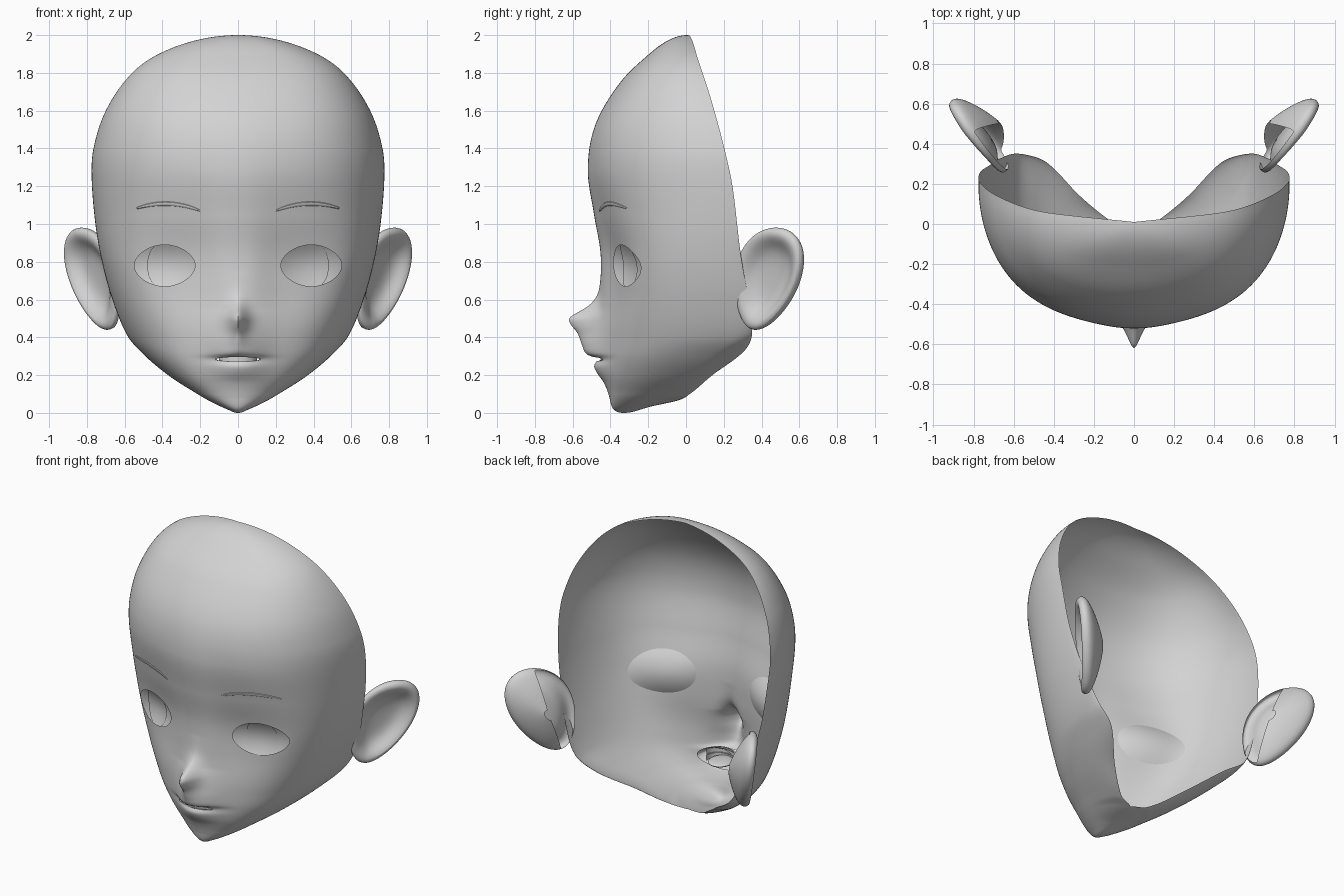
import bpy, bmesh, math
from mathutils import Vector

cube = bpy.data.objects.get("Cube")
if cube:
    bpy.data.objects.remove(cube)

GREY = (0.65, 0.65, 0.65, 1)
grey = bpy.data.materials.new("plain_grey")
grey.use_nodes = True
grey.diffuse_color = GREY
grey.node_tree.nodes["Principled BSDF"].inputs["Base Color"].default_value = GREY


def angle(z):
    return math.acos(max(-1, min(1, 1 - z)))


def profile(*pairs):
    """Smooth curve through (height, value) pairs, eased at both poles."""
    t = [angle(p[0]) for p in pairs]
    v = [p[1] for p in pairs]
    n = len(t)
    slope = [(v[min(i + 1, n - 1)] - v[max(i - 1, 0)]) / (t[min(i + 1, n - 1)] - t[max(i - 1, 0)])
             for i in range(n)]

    def value(z):
        a = min(max(angle(z), t[0]), t[-1])
        i = max(k for k in range(n - 1) if t[k] <= a)
        h = t[i + 1] - t[i]
        s = (a - t[i]) / h
        return ((1 + 2 * s) * (1 - s) ** 2 * v[i] + s * (1 - s) ** 2 * h * slope[i]
                + s * s * (3 - 2 * s) * v[i + 1] + s * s * (s - 1) * h * slope[i + 1])
    return value


# Head shape by height: front line, half width, where it is widest, and rear rim
front_y = profile((0, -.335), (.02, -.385), (.1, -.41), (.2, -.44), (.3, -.455), (.45, -.465),
                  (.65, -.452), (.85, -.453), (1.05, -.487), (1.29, -.52), (1.52, -.482),
                  (1.75, -.348), (1.9, -.195), (2, .01))
width = profile((0, 0), (.02, .06), (.1, .215), (.2, .37), (.3, .49), (.4, .58), (.6, .665), (.8, .72),
                (1, .755), (1.25, .775), (1.4, .765), (1.6, .7), (1.8, .56), (1.9, .42), (2, 0))
rear_x = profile((0, 0), (.04, 0), (.07, 0), (.085, .09), (.2, .27), (.33, .44), (.42, .57), (.6, .66),
                 (.8, .715), (1, .755), (1.25, .775), (1.4, .765), (1.6, .7), (1.8, .56), (1.9, .42),
                 (2, 0))
rear_y = profile((0, -.335), (.03, -.2), (.07, -.03), (.1, .02), (.2, .14), (.33, .31), (.42, .35), (.6, .33),
                 (.86, .287), (1.2, .246), (1.4, .203), (1.6, .15), (1.8, .088), (1.9, .055), (2, .01))
side_y = profile((0, -.335), (.03, -.28), (.07, -.22), (.1, -.17), (.2, 0), (.3, .13), (.4, .25), (.6, .26),
                 (.86, .24), (1.2, .21), (1.6, .12), (1.8, .06), (2, .01))
nose = profile((.3, 0), (.36, .025), (.42, .065), (.47, .12), (.5, .14), (.53, .11), (.58, .045),
               (.64, .012), (.75, 0))
lips = profile((.08, 0), (.16, .006), (.22, .032), (.25, .037), (.278, .02), (.29, .025), (.31, .065),
               (.36, .065), (.43, .04), (.55, 0))
cheek = profile((.05, 0), (.3, .02), (.75, .045), (1.05, .025), (1.4, .008), (1.95, 0))


def face_y(x, z):
    """Depth of the front surface at a point seen from the front."""
    w, ys = width(z), side_y(z)
    t = math.asin(min(1, abs(x) / max(w, 1e-6)))
    y = ys + (front_y(z) - ys) * math.cos(t)
    y += cheek(z) * math.sin(4 * t) * (1 - math.exp(-(x / .14) ** 2))
    y -= .035 * w * math.sin(2 * t) ** 2
    y -= nose(z) * math.exp(-(abs(x) / .05) ** 1.6) + lips(z) * math.exp(-(x / .13) ** 2)
    return y


def shell_point(s, z):
    a, sign = abs(s), math.copysign(1, s)
    w, ys = max(0, width(z)), side_y(z)
    if a < .82:
        x = w * math.sin(a / .82 * math.pi / 2)
        return (sign * x, face_y(x, z), z)
    t = (a - .82) / .18 * math.pi / 2
    rx = min(w, max(0, rear_x(z)))
    return (sign * (rx + (w - rx) * math.cos(t)), ys + (rear_y(z) - ys) * math.sin(t), z)


def grid_into(bm, rows, closed=False, keep=None):
    verts = [[bm.verts.new(p) for p in row] for row in rows]
    n = len(rows[0])
    for r in range(len(rows) - 1):
        for i in range(n if closed else n - 1):
            j = (i + 1) % n
            if keep is None or keep(r, i):
                bm.faces.new((verts[r][i], verts[r][j], verts[r + 1][j], verts[r + 1][i]))
    bmesh.ops.delete(bm, geom=[v for v in bm.verts if not v.link_faces], context='VERTS')


def finish(name, bm, sharp=40):
    bmesh.ops.remove_doubles(bm, verts=bm.verts, dist=.00005)
    bmesh.ops.recalc_face_normals(bm, faces=bm.faces)
    mesh = bpy.data.meshes.new(name)
    bm.to_mesh(mesh)
    bm.free()
    ob = bpy.data.objects.new(name, mesh)
    bpy.context.collection.objects.link(ob)
    mesh.materials.append(grey)
    bpy.ops.object.select_all(action='DESELECT')
    ob.select_set(True)
    bpy.context.view_layer.objects.active = ob
    bpy.ops.object.shade_smooth_by_angle(angle=math.radians(sharp))
    return ob


def sheet(name, rows, closed=False, keep=None):
    bm = bmesh.new()
    grid_into(bm, rows, closed, keep)
    return finish(name, bm)


def ring(cx, cz, a, b, power, n=64):
    """Outline of a rounded almond, as (x, z) points."""
    pts = []
    for i in range(n):
        c, s = math.cos(2 * math.pi * i / n), math.sin(2 * math.pi * i / n)
        k = (abs(c) ** power + abs(s) ** power) ** (-1 / power)
        pts.append((cx + a * k * c, cz + b * k * s))
    return pts


# Open-backed head shell with eye and mouth openings
EYE = (.161, .11, 1.85)
holes = [(.388, .78, *EYE), (-.388, .78, *EYE), (0, .284, .122, .012, 1.8)]
R, C = 250, 220
bm = bmesh.new()
grid_into(bm, [[shell_point(2 * c / C - 1, 1 - math.cos(math.pi * r / R)) for c in range(C + 1)]
               for r in range(R + 1)])
for cx, cz, a, b, p in holes:
    def reach(v):
        if v.co.y > 0:
            return 99
        return (abs((v.co.x - cx) / a) ** p + abs((v.co.z - cz) / b) ** p) ** (1 / p)
    inside = [v for v in bm.verts if reach(v) < 1]
    edge = {v for i in inside for f in i.link_faces for v in f.verts} - set(inside)
    for v in edge:
        k = reach(v)
        x, z = cx + (v.co.x - cx) / k, cz + (v.co.z - cz) / k
        v.co = (x, face_y(x, z), z)
    bmesh.ops.delete(bm, geom=inside, context='VERTS')
finish("head_shell", bm, 60)

for side, label in ((1, "left"), (-1, "right")):
    # Eye: shallow bowl behind the opening, with a thin iris plate
    def eye_depth(x, z):
        q = ((abs(x) - .388) / .19) ** 2 + ((z - .78) / .14) ** 2
        return face_y(x, z) + .004 + .04 * max(0, 1 - q)

    bowl = [[(x, eye_depth(x, z), z) for x, z in ring(side * .388, .78, .19 * k, .14 * k, 2)]
            for k in [i / 14 for i in range(15)]]
    sheet(label + "_eye", bowl, True)
    iris = [[(x, eye_depth(x, z) - .008, z) for x, z in ring(side * .388, .78, .092 * k, .122 * k, 2.2)]
            for k in [i / 8 for i in range(9)]]
    sheet(label + "_iris", iris, True)

    # Eyebrow: thin tapered arc plate
    brow = []
    for i in range(33):
        t = i / 32
        x, z = side * (.2 + .34 * t), 1.07 + .012 * t + .125 * t * (1 - t)
        h = .003 + .008 * math.sin(math.pi * t) ** .5
        brow.append([(x, face_y(x, z + d * h) - o, z + d * h)
                     for d, o in ((-1, .002), (-.7, .006), (0, .007), (.7, .006), (1, .002))])
    sheet(label + "_eyebrow", brow)

# Mouth: pocket flaring backward, two arcs of teeth and a tongue
pocket = []
for back, a, b in ((0, .122, .012), (.02, .122, .016), (.05, .135, .04), (.11, .15, .07)):
    pocket.append([(x, face_y(x * .8, .284) + back, z) for x, z in ring(0, .284, a, b, 1.8)])
sheet("mouth_pocket", pocket, True)
arc = [(math.sin(u), math.cos(u)) for u in [math.pi * (i / 24 - .5) for i in range(25)]]
for name, z0, z1 in (("upper_teeth", .286, .325), ("lower_teeth", .24, .286)):
    sheet(name, [[(k * s, -.36 - (k - .015) * c, z) for s, c in arc]
                 for k, z in ((.09, z0), (.1, z0), (.1, z1), (.09, z1))])
bpy.ops.mesh.primitive_uv_sphere_add(segments=32, ring_count=16, location=(0, -.37, .262))
tongue = bpy.context.object
tongue.name = "tongue"
tongue.scale = (.075, .085, .018)
tongue.data.materials.append(grey)
bpy.ops.object.shade_smooth()

# Ears: concave bowls with a rolled rim, leaning out and back; the back skin is open toward the head
FRONT_RINGS = 9
for side, label in ((1, "left"), (-1, "right")):
    u, up = Vector((.56, .83, 0)), Vector((.2, .1, 1))
    out = u.cross(up).normalized()
    rows = []
    for r, n in ((0, -.04), (.3, -.038), (.5, -.028), (.64, -.008), (.76, .018), (.86, .03), (.94, .026),
                 (.99, .012), (1, -.004), (.98, -.022), (.9, -.042), (.75, -.064), (.55, -.088),
                 (.3, -.11), (.12, -.122)):
        row = []
        for i in range(64):
            t = 2 * math.pi * i / 64
            c, s = math.cos(t), math.sin(t)
            half = .208 * (1 + .2 * s)
            slide = .02 * s - .02 * min(0, s) ** 2
            p = Vector((.767, .43, .71)) + u * (r * half * c + slide * r) + up * (r * .272 * s)
            front = .5 + .5 * max(0, min(1, (c + .7) / .7))
            p += out * (n * front if n > 0 else n)
            row.append((side * p.x, p.y, p.z))
        rows.append(row)
    ear = sheet(label + "_ear", rows, True,
                lambda r, i: r < FRONT_RINGS or math.cos(2 * math.pi * (i + .5) / 64) > -.12)
    smooth = ear.modifiers.new("soften", 'SUBSURF')
    smooth.levels = smooth.render_levels = 1
